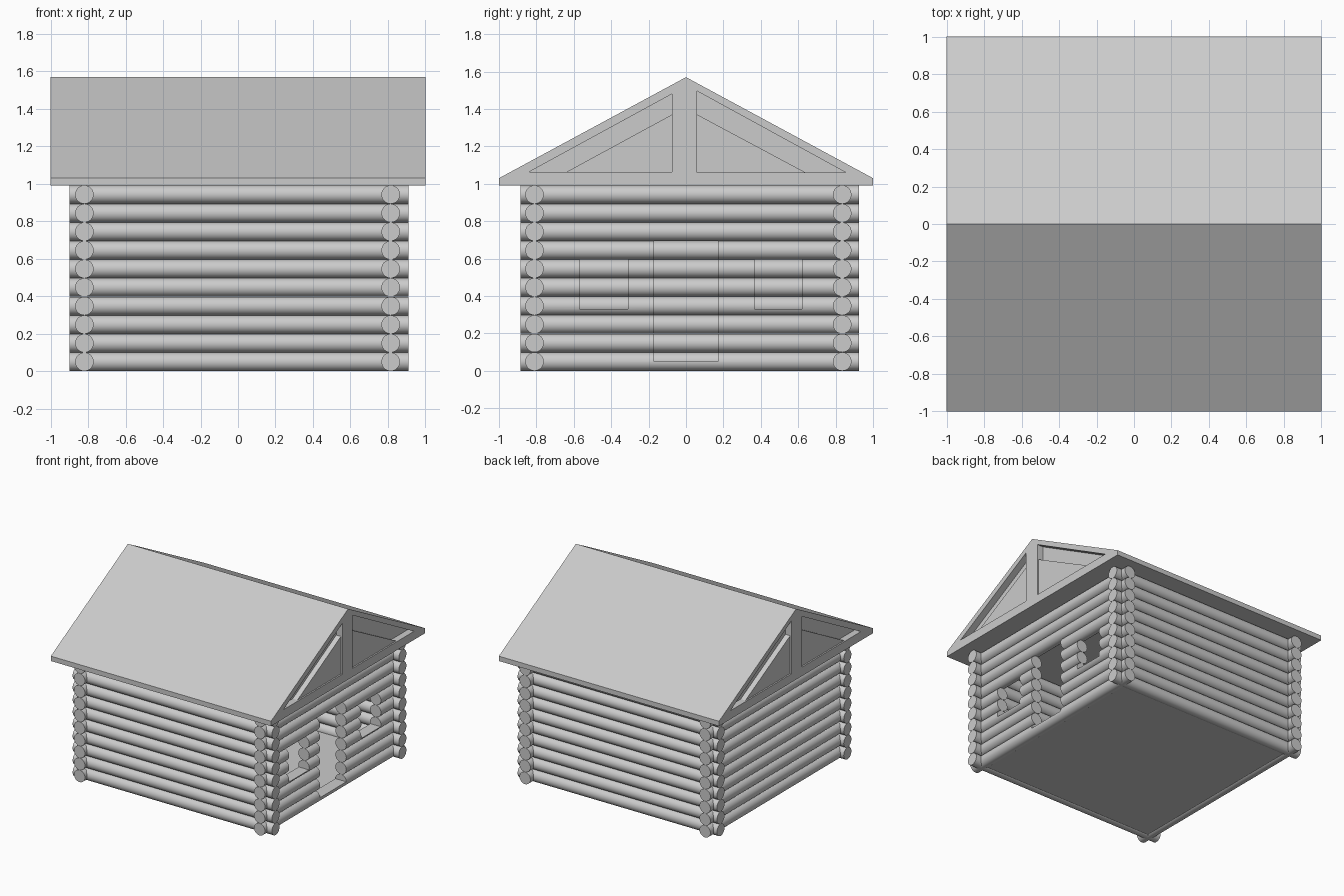
import bpy, bmesh, math
from mathutils import Matrix

if "Cube" in bpy.data.objects:
    bpy.data.objects.remove(bpy.data.objects["Cube"])

R, STEP, ROWS = 0.0495, 0.0992, 10


def new_object(name, bm):
    bmesh.ops.recalc_face_normals(bm, faces=bm.faces)
    me = bpy.data.meshes.new(name)
    bm.to_mesh(me)
    bm.free()
    ob = bpy.data.objects.new(name, me)
    bpy.context.collection.objects.link(ob)
    return ob


def activate(ob):
    bpy.ops.object.select_all(action='DESELECT')
    ob.select_set(True)
    bpy.context.view_layer.objects.active = ob


def add_prism(bm, profile, x0, x1):
    """Extrude a (y, z) profile along x."""
    face = bm.faces.new([bm.verts.new((x0, y, z)) for y, z in profile])
    out = bmesh.ops.extrude_face_region(bm, geom=[face])
    for v in out["geom"]:
        if isinstance(v, bmesh.types.BMVert):
            v.co.x = x1


def prism(name, profile, x0, x1):
    bm = bmesh.new()
    add_prism(bm, profile, x0, x1)
    return new_object(name, bm)


def rect(y0, y1, z0, z1):
    return [(y0, z0), (y1, z0), (y1, z1), (y0, z1)]


def cut(ob, cutter):
    mod = ob.modifiers.new("cut", 'BOOLEAN')
    mod.operation, mod.solver, mod.object = 'DIFFERENCE', 'EXACT', cutter
    activate(ob)
    bpy.ops.object.modifier_apply(modifier=mod.name)


def log(name, axis, a, b, side, z):
    """Round log from a to b along an axis, offset sideways by side."""
    bm = bmesh.new()
    rot = Matrix.Rotation(math.pi / 2, 4, 'Y' if axis == 'x' else 'X')
    mid = (a + b) / 2
    pos = (mid, side, z) if axis == 'x' else (side, mid, z)
    bmesh.ops.create_cone(bm, cap_ends=True, segments=32, radius1=R, radius2=R,
                          depth=b - a, matrix=Matrix.Translation(pos) @ rot)
    return new_object(name, bm)


# door and window openings in the right wall
bm = bmesh.new()
for opening in (rect(-0.17, 0.17, 0.05, 0.695),
                rect(-0.57, -0.31, 0.33, 0.595),
                rect(0.365, 0.62, 0.33, 0.595)):
    add_prism(bm, opening, 0.7, 0.95)
openings = new_object("openings_cutter", bm)
openings.hide_render = True

# log walls
for i in range(ROWS):
    z = R + STEP * i
    walls = [log("front_log", 'x', -0.90, 0.91, -0.81, z),
             log("back_log", 'x', -0.90, 0.91, 0.835, z),
             log("left_log", 'y', -0.885, 0.925, -0.82, z),
             log("right_log", 'y', -0.885, 0.925, 0.815, z)]
    if z - R < 0.69:
        cut(walls[3], openings)
    for ob in walls:
        activate(ob)
        bpy.ops.object.shade_smooth_by_angle(angle=math.radians(30))
bpy.data.objects.remove(openings)

# floor
prism("floor", rect(-0.81, 0.835, 0.01, 0.045), -0.82, 0.815)

# roof with gable ends
roof = prism("roof", [(-1, 0.99), (1, 0.99), (1, 1.03), (0, 1.57), (-1, 1.03)], -1, 1)

# triangular gable panels, with a deeper groove below each slope
panels = [[(-0.84, 1.063), (-0.075, 1.063), (-0.075, 1.48)],
          [(0.06, 1.06), (0.855, 1.06), (0.06, 1.495)]]
grooves = [[(-0.84, 1.063), (-0.64, 1.063), (-0.075, 1.37), (-0.075, 1.48)],
           [(0.64, 1.06), (0.855, 1.06), (0.06, 1.495), (0.06, 1.37)]]
for end in (-1, 1):
    for shapes, depth in ((panels, 0.012), (grooves, 0.055)):
        for shape in shapes:
            cutter = prism("gable_cutter", shape, end * (1 - depth), end * 1.1)
            cutter.hide_render = True
            cut(roof, cutter)
            bpy.data.objects.remove(cutter)
